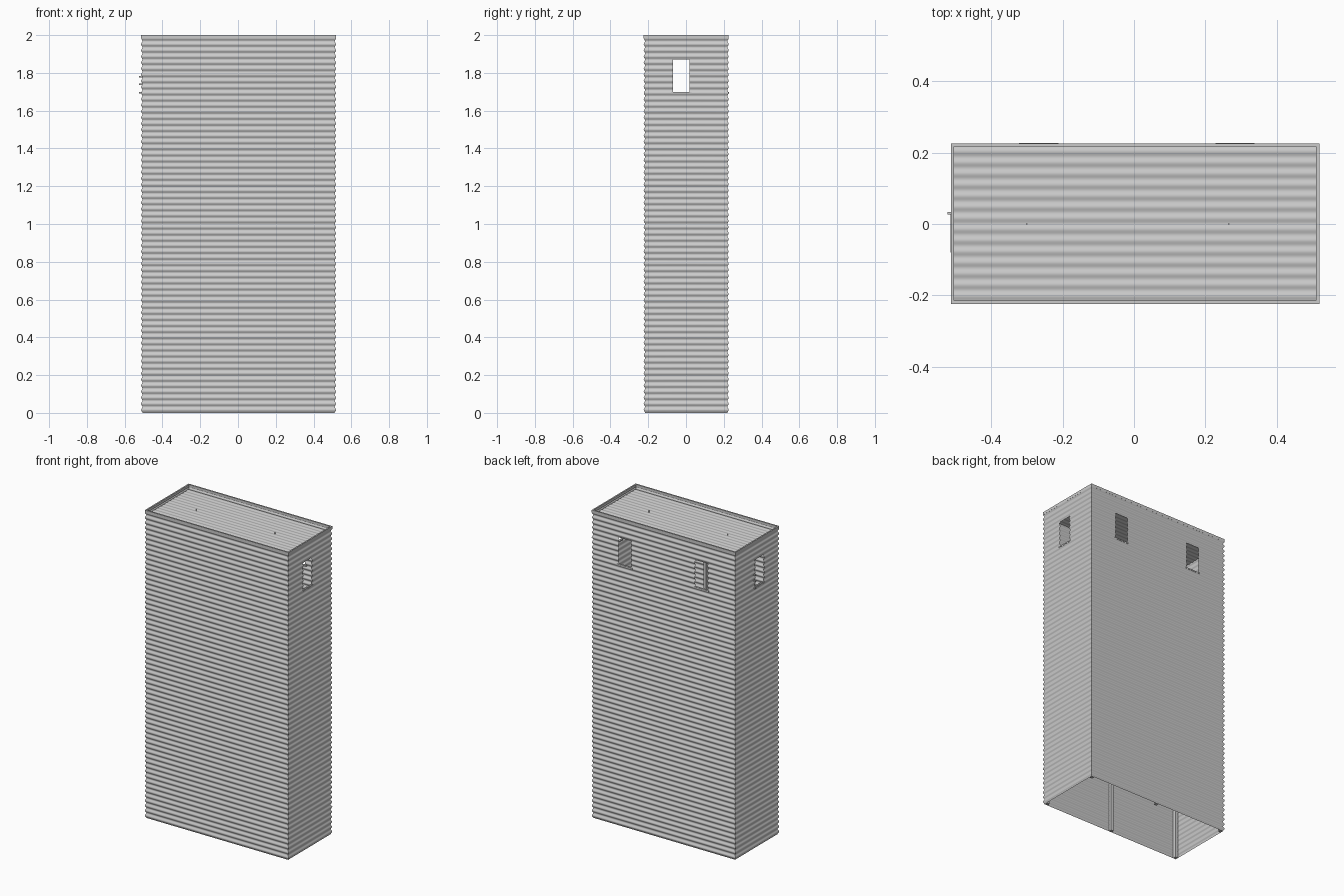
import bpy, bmesh, math

cube = bpy.data.objects.get("Cube")
if cube:
    bpy.data.objects.remove(cube, do_unlink=True)

CX, CY = 0.003, 0.001         # centre of the shell
HX, HY = 0.516, 0.225         # half sizes out to the ridges
PITCH, DEPTH, STEPS = 2 / 62, 0.007, 8
WIN_Z = (1.70, 1.87)


def material(name, rgb):
    m = bpy.data.materials.new(name)
    m.use_nodes = True
    m.diffuse_color = (*rgb, 1)
    m.node_tree.nodes["Principled BSDF"].inputs["Base Color"].default_value = (*rgb, 1)
    return m


GREY = material("galvanised grey", (0.6, 0.6, 0.6))


def finish(name, bm, smooth=False):
    mesh = bpy.data.meshes.new(name)
    bm.to_mesh(mesh)
    bm.free()
    mesh.materials.append(GREY)
    obj = bpy.data.objects.new(name, mesh)
    bpy.context.collection.objects.link(obj)
    if smooth:
        bpy.ops.object.select_all(action="DESELECT")
        obj.select_set(True)
        bpy.context.view_layer.objects.active = obj
        bpy.ops.object.shade_smooth_by_angle(angle=math.radians(60))
    return obj


def box(name, x, y, z):
    """Box from (low, high) pairs on each axis."""
    bm = bmesh.new()
    bmesh.ops.create_cube(bm, size=1)
    for v in bm.verts:
        v.co = [(lo + hi) / 2 + c * (hi - lo) for (lo, hi), c in zip((x, y, z), v.co)]
    return finish(name, bm)


def wave(t):
    """How far the sheet dips in from its ridge at distance t."""
    return DEPTH * (0.5 + 0.5 * math.cos(2 * math.pi * t / PITCH))


def wall(name, half, place, windows):
    """Corrugated sheet, mitred at the corners, with window openings left out."""
    bm = bmesh.new()
    levels = [2 * i / (62 * STEPS) for i in range(62 * STEPS + 1)]
    for edge in WIN_Z:        # snap the nearest row to each window edge
        i = min(range(len(levels)), key=lambda k: abs(levels[k] - edge))
        levels[i] = edge
    cols = [-half] + sorted(e for w in windows for e in w) + [half]
    rows = []
    for z in levels:
        d = wave(z)
        ends = [cols[0] + d] + cols[1:-1] + [cols[-1] - d]
        rows.append([bm.verts.new(place(u, d, z)) for u in ends])
    for i in range(len(rows) - 1):
        in_band = WIN_Z[0] <= (levels[i] + levels[i + 1]) / 2 <= WIN_Z[1]
        for j in range(len(cols) - 1):
            if not (in_band and j % 2):
                a, b = rows[i], rows[i + 1]
                bm.faces.new((a[j], a[j + 1], b[j + 1], b[j]))
    return finish(name, bm, True)


# Walls: u runs to the right as seen from outside
side_win = [(-0.07, 0.018)]
back_win = [(-0.325, -0.235), (0.225, 0.315)]
wall("front_wall", HX, lambda u, d, z: (CX + u, CY - HY + d, z), [])
wall("back_wall", HX, lambda u, d, z: (CX - u, CY + HY - d, z), back_win)
wall("left_wall", HY, lambda u, d, z: (CX + HX - d, CY + u, z), side_win)
wall("right_wall", HY, lambda u, d, z: (CX - HX + d, CY - u, z),
     [(-b, -a) for a, b in side_win])

# Corrugated roof, slightly below the top edge
bm = bmesh.new()
count = 14 * STEPS
prev = None
for i in range(count + 1):
    t = i / count
    y = CY + (2 * t - 1) * (HY - DEPTH)
    z = 1.97 - 0.5 * wave(t * 14 * PITCH)
    pair = [bm.verts.new((CX + s * (HX - DEPTH), y, z)) for s in (-1, 1)]
    if prev:
        bm.faces.new((prev[0], prev[1], pair[1], pair[0]))
    prev = pair
finish("roof", bm, True)

# Thin cap strips along the top edge
for s, side in ((-1, "right"), (1, "left")):
    x = sorted((CX + s * HX, CX + s * (HX - 0.009)))
    box(side + "_cap", x, (CY - HY, CY + HY), (1.982, 2))
for s, side in ((-1, "front"), (1, "back")):
    y = sorted((CY + s * HY, CY + s * (HY - 0.009)))
    box(side + "_cap", (CX - HX, CX + HX), y, (1.982, 2))

# Inner posts at the corners and the middle of the long walls
for s, side in ((-1, "front"), (1, "back")):
    y = CY + s * (HY - 0.018)
    for x, spot in ((-HX + 0.018, "right"), (0, "middle"), (HX - 0.018, "left")):
        box(f"{side}_{spot}_post", (CX + x - 0.01, CX + x + 0.01),
            (y - 0.01, y + 0.01), (0, 1.96))

# Window sills with small ends past the openings
for s, side in ((-1, "right"), (1, "left")):
    x = sorted((CX + s * (HX + 0.001), CX + s * (HX - 0.012)))
    box(side + "_sill", x, (-0.08, 0.028), (1.691, 1.699))
for lo, hi in back_win:
    box("back_sill", (CX - hi - 0.01, CX - lo + 0.01),
        (CY + HY - 0.012, CY + HY + 0.001), (1.691, 1.699))

# Shutter catches beside the right window
for z in (1.695, 1.74, 1.78):
    box("catch", (-0.523, -0.505), (0.026, 0.034), (z - 0.004, z + 0.004))

# Roof pins
for x in (-0.30, 0.265):
    box("roof_pin", (x - 0.002, x + 0.002), (-0.002, 0.002), (1.95, 1.978))
